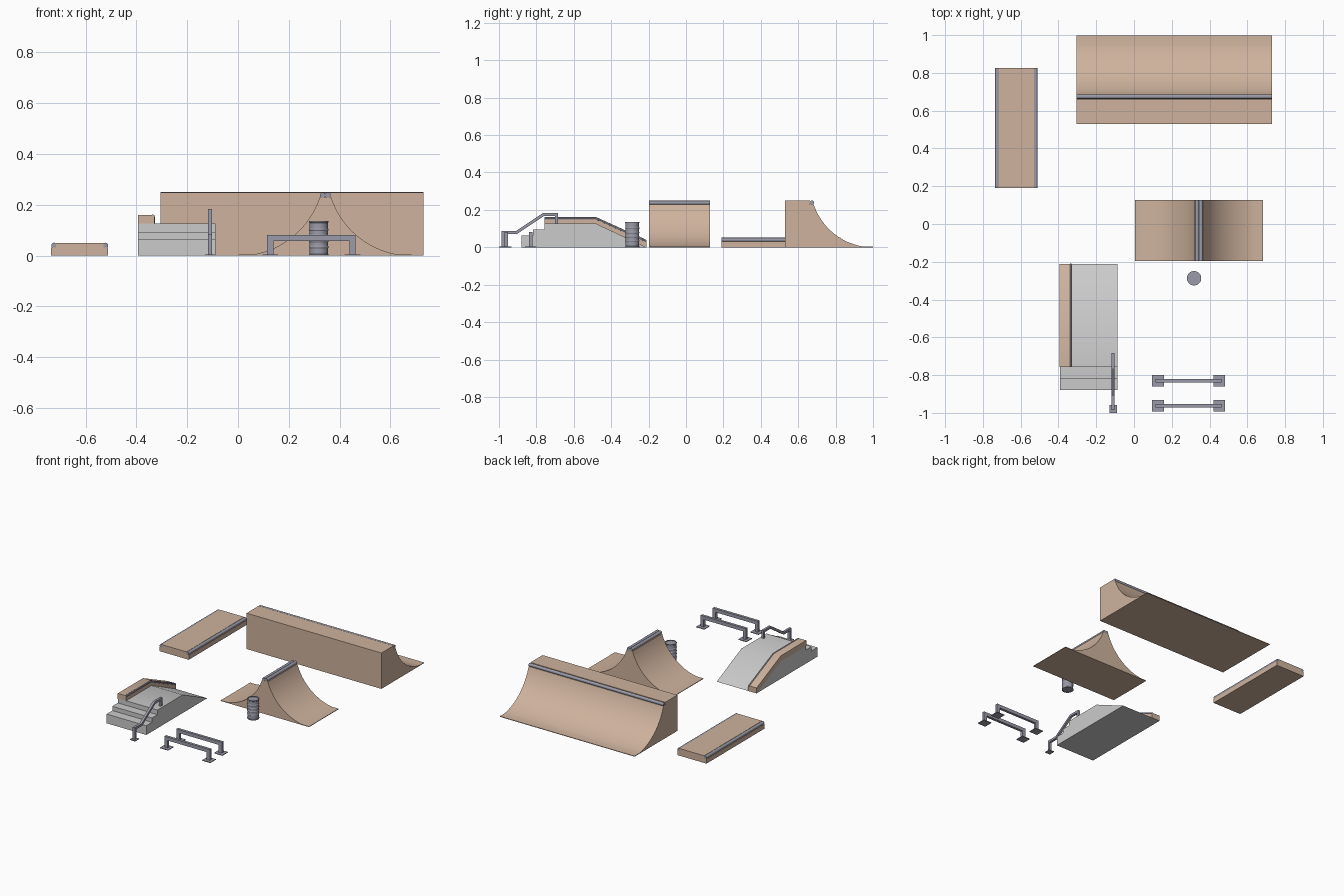
import bpy, bmesh, math
from mathutils import Vector

if "Cube" in bpy.data.objects:
    bpy.data.objects.remove(bpy.data.objects["Cube"])


def mat(name, rgb):
    m = bpy.data.materials.new(name)
    m.diffuse_color = (*rgb, 1)
    m.use_nodes = True
    m.node_tree.nodes["Principled BSDF"].inputs["Base Color"].default_value = m.diffuse_color
    return m


WOOD = mat("wood", (0.62, 0.45, 0.34))
METAL = mat("metal", (0.33, 0.33, 0.40))


def finish(name, bm, m):
    bmesh.ops.recalc_face_normals(bm, faces=bm.faces)
    me = bpy.data.meshes.new(name)
    bm.to_mesh(me)
    bm.free()
    ob = bpy.data.objects.new(name, me)
    bpy.context.collection.objects.link(ob)
    if m:
        me.materials.append(m)
    return ob


def prism(name, pts, axis, a, b, m=None):
    """Extrude a 2D profile (the two other axes, in order) along axis from a to b."""
    def put(p, t):
        c = list(p)
        c.insert("xyz".index(axis), t)
        return c
    bm = bmesh.new()
    face = bm.faces.new([bm.verts.new(put(p, a)) for p in pts])
    ext = bmesh.ops.extrude_face_region(bm, geom=[face])
    move = Vector(put((0, 0), b - a))
    bmesh.ops.translate(bm, vec=move, verts=[v for v in ext["geom"] if isinstance(v, bmesh.types.BMVert)])
    return finish(name, bm, m)


def box(name, x0, x1, y0, y1, z0, z1, m=None):
    return prism(name, [(x0, y0), (x1, y0), (x1, y1), (x0, y1)], "z", z0, z1, m)


def tube(name, u, v, r, axis, a, b, n=16):
    pts = [(u + r * math.cos(2 * math.pi * i / n), v + r * math.sin(2 * math.pi * i / n)) for i in range(n)]
    return prism(name, pts, axis, a, b, METAL)


def band(path, h):
    """Closed outline of a polyline with half-thickness h and mitred corners."""
    P = [Vector(p) for p in path]
    left, right = [], []
    for i, p in enumerate(P):
        d0 = (p - P[i - 1]).normalized() if i else (P[1] - p).normalized()
        d1 = (P[i + 1] - p).normalized() if i < len(P) - 1 else d0
        n0, n1 = Vector((-d0.y, d0.x)), Vector((-d1.y, d1.x))
        off = (n0 + n1) * (h / (1 + n0.dot(n1)))
        left.append(p + off)
        right.append(p - off)
    return [tuple(p) for p in left + right[::-1]]


H, R, LIP, CR = 0.249, 0.333, 0.004, 0.011


def transition(lip, s, n=20):
    """Concave ramp face from under the coping at lip down to the toe, in direction s."""
    centre = lip + s * math.sqrt(R * R - (R - H) ** 2)
    top = H - 1.8 * CR
    a0, a1 = math.acos((R - top) / R), math.acos((R - LIP) / R)
    pts = []
    for i in range(n + 1):
        a = a0 + (a1 - a0) * i / n
        pts.append((centre - s * R * math.sin(a), R - R * math.cos(a)))
    return pts + [(centre, LIP), (centre, 0)]


# Quarter pipe with coping
lip = 0.677
prism("quarter_pipe", [(0.53, 0), (0.53, H), (lip - 0.014, H), (lip - 0.014, H - 1.8 * CR)]
      + transition(lip, 1), "x", -0.305, 0.73, WOOD)
tube("quarter_pipe_coping", lip - 0.003, H - CR + 0.001, CR, "x", -0.305, 0.73)

# Spine ramp: two transitions back to back, with twin copings
L, Rr = 0.327, 0.361
prism("spine_ramp", transition(L, -1)[::-1] + [(0.344, H - 1.8 * CR)] + transition(Rr, 1),
      "y", -0.197, 0.127, WOOD)
for side, x in (("left", L + 0.007), ("right", Rr - 0.007)):
    tube("spine_coping_" + side, x, H - CR, CR, "y", -0.197, 0.127)

# Manual pad with rounded metal edges sitting in corner notches
X0, X1, T, N = -0.735, -0.511, 0.05, 0.018
prism("manual_pad", [(X0, 0), (X1, 0), (X1, T - N), (X1 - N, T - N), (X1 - N, T),
                     (X0 + N, T), (X0 + N, T - N), (X0, T - N)], "y", 0.19, 0.825, WOOD)
for side, x in (("left", X0 + 0.011), ("right", X1 - 0.011)):
    tube("pad_edge_" + side, x, T - 0.010, 0.011, "y", 0.19, 0.825)

# Concrete stair set with bank
prism("stair_block", [(-0.88, 0), (-0.88, 0.064), (-0.817, 0.064), (-0.817, 0.094), (-0.757, 0.094),
                      (-0.757, 0.126), (-0.48, 0.126), (-0.212, 0)], "x", -0.393, -0.088)

# Wooden grind ledge following the bank
prism("grind_ledge", [(-0.757, 0.12), (-0.757, 0.16), (-0.48, 0.16), (-0.212, 0.038), (-0.212, 0),
                      (-0.48, 0.12)], "x", -0.3935, -0.329, WOOD)
cu = bpy.data.curves.new("ledge_edge", "CURVE")
cu.dimensions = "3D"
cu.bevel_depth, cu.bevel_resolution, cu.use_fill_caps = 0.008, 3, True
sp = cu.splines.new("POLY")
sp.points.add(2)
for p, (y, z) in zip(sp.points, [(-0.757, 0.154), (-0.4815, 0.154), (-0.213, 0.032)]):
    p.co = (-0.335, y, z, 1)
edge = bpy.data.objects.new("ledge_edge", cu)
bpy.context.collection.objects.link(edge)
cu.materials.append(METAL)

# Handrail down the stairs
prism("stair_handrail", band([(-0.978, 0), (-0.978, 0.078), (-0.908, 0.078), (-0.762, 0.175),
                              (-0.692, 0.175), (-0.692, 0.12)], 0.008), "x", -0.118, -0.102, METAL)
box("handrail_plate", -0.13, -0.09, -1.0, -0.957, 0, 0.005, METAL)

# Two flat rails with base plates
for i, y in enumerate((-0.83, -0.962)):
    prism(f"flat_rail_{i}", band([(0.127, 0), (0.127, 0.069), (0.451, 0.069), (0.451, 0)], 0.012),
          "y", y - 0.009, y + 0.009, METAL)
    for j, x in enumerate((0.127, 0.451)):
        box(f"rail_plate_{i}_{j}", x - 0.031, x + 0.031, y - 0.03, y + 0.03, 0, 0.005, METAL)

# Ribbed drum, lathed
BR, BH = 0.036, 0.136
prof = [(0, 0.004), (BR - 0.003, 0.004), (BR - 0.003, 0), (BR + 0.002, 0), (BR + 0.002, 0.005), (BR, 0.007)]
for k in (0.25, 0.42, 0.58, 0.75):
    z = BH * k
    prof += [(BR, z - 0.005), (BR + 0.002, z - 0.002), (BR + 0.002, z + 0.002), (BR, z + 0.005)]
prof += [(BR, BH - 0.007), (BR + 0.002, BH - 0.005), (BR + 0.002, BH), (BR - 0.003, BH),
         (BR - 0.003, BH - 0.004), (0, BH - 0.004)]
bm = bmesh.new()
vs = [bm.verts.new((r, 0, z)) for r, z in prof]
es = [bm.edges.new(p) for p in zip(vs, vs[1:])]
bmesh.ops.spin(bm, geom=vs + es, cent=(0, 0, 0), axis=(0, 0, 1), angle=2 * math.pi, steps=32)
bmesh.ops.remove_doubles(bm, verts=bm.verts, dist=1e-5)
bmesh.ops.translate(bm, vec=(0.318, -0.287, 0), verts=bm.verts)
finish("drum", bm, METAL)

# Convert the curve and smooth rounded surfaces
bpy.ops.object.select_all(action="DESELECT")
edge.select_set(True)
bpy.context.view_layer.objects.active = edge
bpy.ops.object.convert(target="MESH")
bpy.ops.object.select_all(action="SELECT")
bpy.ops.object.shade_smooth_by_angle(angle=math.radians(30))
